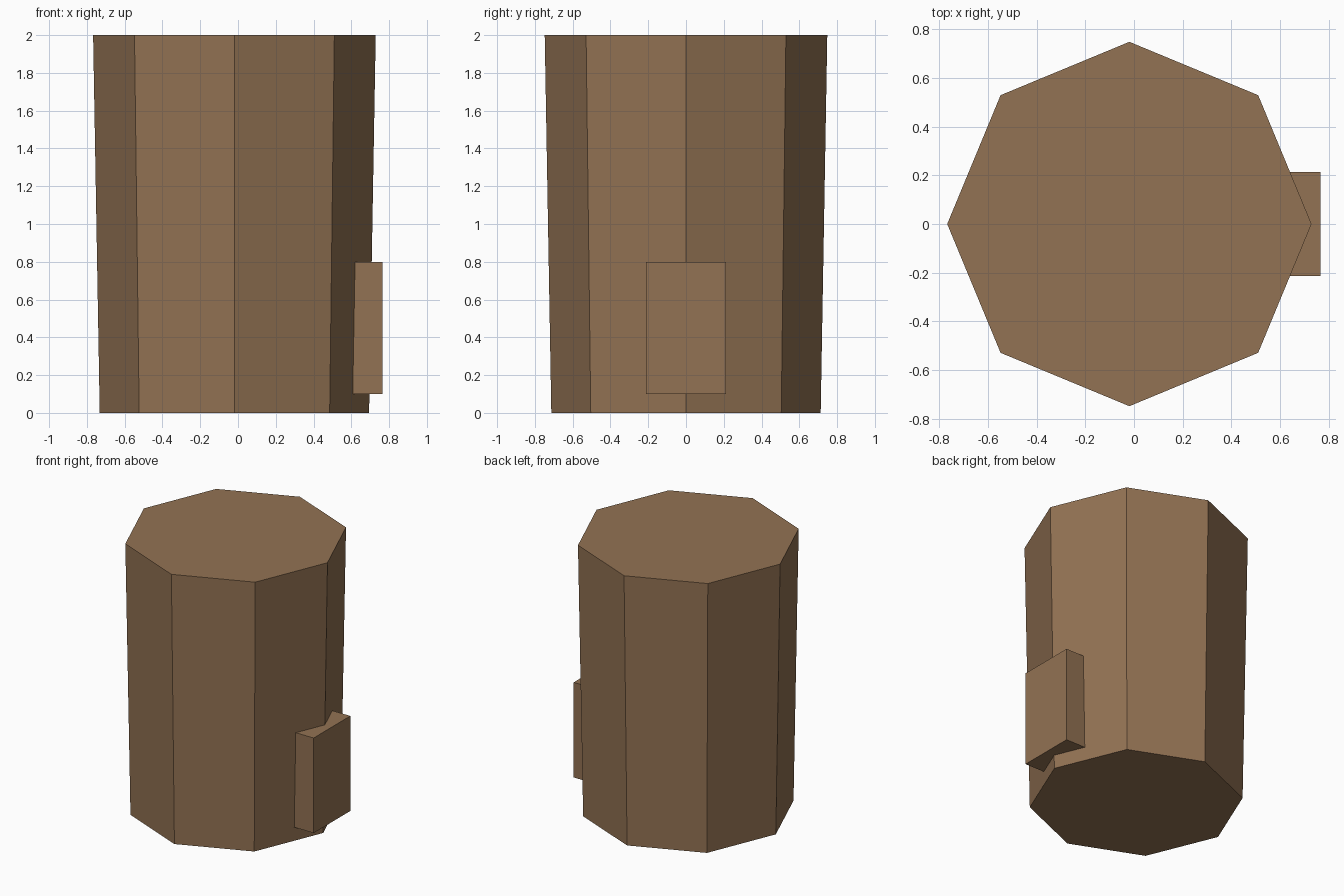
import bpy, math

if "Cube" in bpy.data.objects:
    bpy.data.objects.remove(bpy.data.objects["Cube"])

wood = bpy.data.materials.new("brown_wood")
wood.diffuse_color = (0.288, 0.168, 0.0865, 1)
wood.use_nodes = True
wood.node_tree.nodes["Principled BSDF"].inputs["Base Color"].default_value = wood.diffuse_color

# Tapered eight-sided body, corners pointing along the axes
bpy.ops.mesh.primitive_cone_add(vertices=8, radius1=0.713, radius2=0.748, depth=2.0,
                                location=(-0.019, 0, 1.0))
body = bpy.context.object
body.name = "body"
body.data.materials.append(wood)

# Raised panel set into the right-hand corner
bpy.ops.mesh.primitive_cube_add(size=1, location=(0.6635, 0, 0.45))
panel = bpy.context.object
panel.name = "side_panel"
panel.scale = (0.205, 0.426, 0.7)
bpy.ops.object.transform_apply(location=False, rotation=False, scale=True)
panel.data.materials.append(wood)
